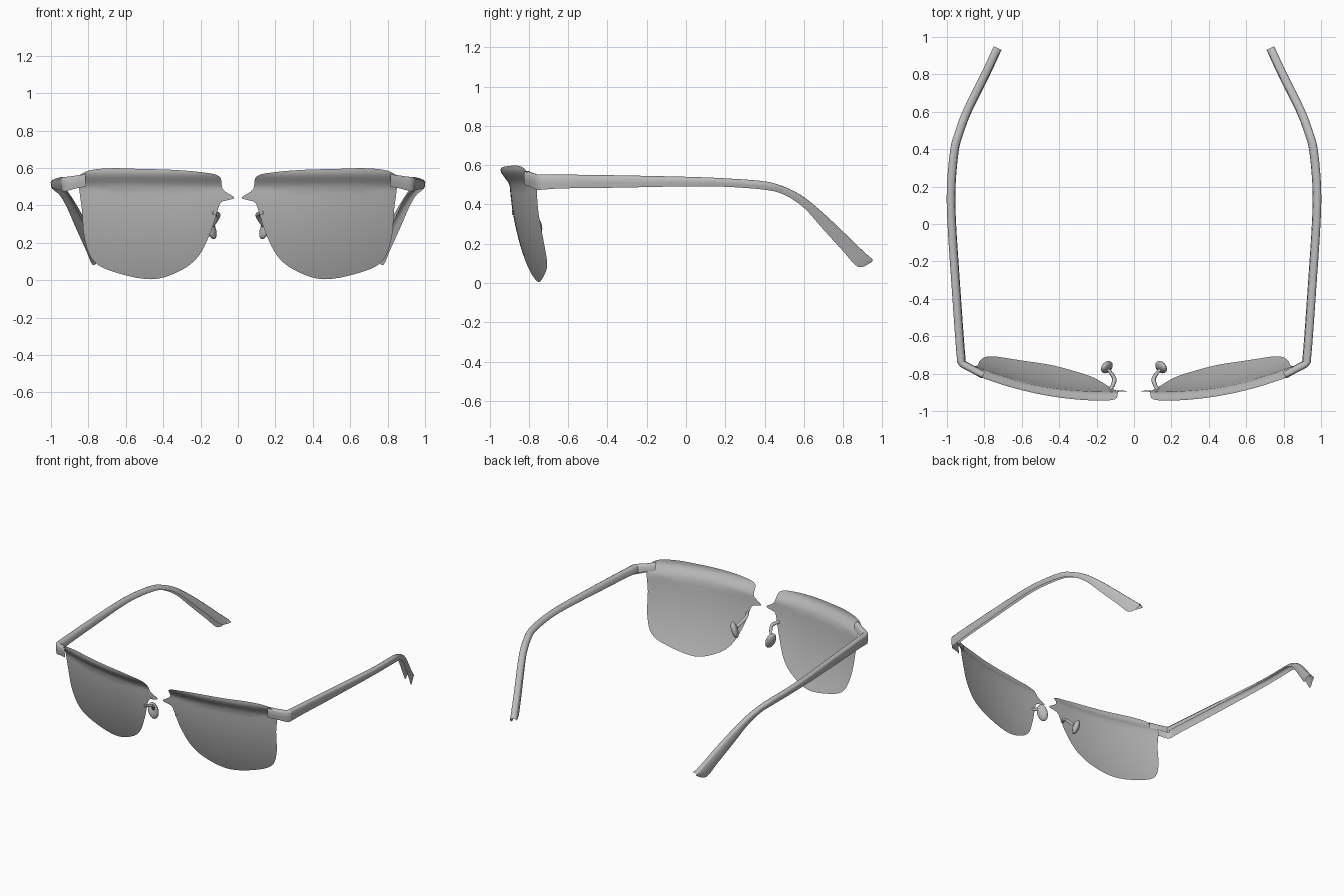
import bpy, bmesh, math
from mathutils import Vector, Matrix

cube = bpy.data.objects.get("Cube")
if cube:
    bpy.data.objects.remove(cube, do_unlink=True)

grey = bpy.data.materials.new("plain grey")
grey.use_nodes = True
grey.diffuse_color = (0.5, 0.5, 0.5, 1)
grey.node_tree.nodes["Principled BSDF"].inputs["Base Color"].default_value = (0.5, 0.5, 0.5, 1)


def spline(points, steps, closed=False):
    """Smooth curve through the points."""
    pts = [Vector(p) for p in points]
    n = len(pts)
    out = []
    for i in range(n if closed else n - 1):
        ids = (i - 1, i, i + 1, i + 2)
        a, b, c, d = [pts[j % n] if closed else pts[min(max(j, 0), n - 1)] for j in ids]
        for s in range(steps):
            t = s / steps
            out.append(0.5 * (2 * b + (c - a) * t + (2 * a - 5 * b + 4 * c - d) * t ** 2
                              + (3 * b - a - 3 * c + d) * t ** 3))
    if not closed:
        out.append(pts[-1])
    return out


def finish(bm, name, angle=50):
    """Turn the mesh into a mirrored, smooth-shaded pair."""
    bmesh.ops.recalc_face_normals(bm, faces=bm.faces)
    mesh = bpy.data.meshes.new(name)
    bm.to_mesh(mesh)
    bm.free()
    mesh.materials.append(grey)
    obj = bpy.data.objects.new(name, mesh)
    bpy.context.collection.objects.link(obj)
    bpy.ops.object.select_all(action='DESELECT')
    obj.select_set(True)
    bpy.context.view_layer.objects.active = obj
    bpy.ops.object.shade_smooth_by_angle(angle=math.radians(angle))
    obj.modifiers.new("mirror", 'MIRROR').use_mirror_merge = False
    return obj


def loft(bm, rings, closed=False):
    """Skin neighbouring rings of points with quads."""
    rows = [[bm.verts.new(p) for p in ring] for ring in rings]
    for a, b in zip(rows, rows[1:]):
        n = len(a)
        for i in range(n if closed else n - 1):
            j = (i + 1) % n
            bm.faces.new((a[i], a[j], b[j], b[i]))
    return rows


def lens_depth(x, z):
    """Wrapped, tilted lens surface that swells forward into the brow."""
    t = min(max((z - 0.49) / 0.09, 0), 1)
    brow = 0.045 * t * t * (3 - 2 * t)
    return -0.90 + 0.28 * max(x - 0.15, 0) ** 2 + 0.37 * max(0.58 - z, 0) ** 2 - brow


# Lenses with brow lip and pointed half-bridge
outline = [(0.10, 0.555), (0.20, 0.578), (0.35, 0.59), (0.52, 0.595), (0.70, 0.598),
           (0.82, 0.578), (0.85, 0.52), (0.835, 0.38), (0.82, 0.22), (0.77, 0.10),
           (0.65, 0.04), (0.46, 0.005), (0.31, 0.05), (0.21, 0.13), (0.145, 0.26),
           (0.11, 0.37), (0.085, 0.42), (0.02, 0.44), (0.08, 0.485)]
centre = Vector((0.47, 0.33))
edge = spline(outline, 5, closed=True)
rings = []
for k in (1, 0.96, 0.92, 0.87, 0.81, 0.74, 0.65, 0.5, 0.35, 0.2, 0.07):
    ring = [centre + (p - centre) * k for p in edge]
    rings.append([(p.x, lens_depth(p.x, p.y), p.y) for p in ring])
bm = bmesh.new()
rows = loft(bm, rings, closed=True)
bm.faces.new(rows[-1])
finish(bm, "lenses")


def channel(name, stations, width, inner):
    """Open-bottomed arm: outer wall, rounded top and a shorter inner wall."""
    path = spline(stations, 6)
    sections = []
    for i, p in enumerate(path):
        x, y, top, low = p
        d = path[min(i + 1, len(path) - 1)] - path[max(i - 1, 0)]
        side = Vector((-d.y, d.x, 0)).normalized() * width
        base = Vector((x, y, 0))
        h = top - low
        r = min(0.014, h * 0.3)
        profile = [(0.12, low), (0.02, low + h * 0.4), (0, top - r), (0.12, top - r * 0.3),
                   (0.35, top), (0.7, top - r * 0.2), (0.93, top - r), (1, top - h * inner)]
        sections.append([base + side * s + Vector((0, 0, z)) for s, z in profile])
    bm = bmesh.new()
    loft(bm, sections)
    return finish(bm, name)


# Temples: outer x, y, top height, bottom height
channel("temples", [(0.945, -0.74, 0.553, 0.475), (0.955, -0.62, 0.552, 0.482),
                    (0.972, -0.38, 0.549, 0.485), (0.997, 0.0, 0.541, 0.492),
                    (1.0, 0.2, 0.533, 0.49), (0.982, 0.4, 0.518, 0.475),
                    (0.955, 0.5, 0.492, 0.45), (0.918, 0.6, 0.442, 0.385),
                    (0.87, 0.7, 0.362, 0.275), (0.82, 0.8, 0.268, 0.165),
                    (0.782, 0.88, 0.19, 0.082), (0.75, 0.95, 0.125, 0.108)], 0.046, 0.65)

# End pieces joining the brow to the temples
channel("end_pieces", [(0.815, -0.825, 0.572, 0.50), (0.87, -0.795, 0.56, 0.49),
                       (0.925, -0.765, 0.553, 0.475), (0.945, -0.74, 0.553, 0.475)], 0.04, 0.7)

# Nose pads
bm = bmesh.new()
bmesh.ops.create_uvsphere(bm, u_segments=16, v_segments=10, radius=1,
                          matrix=Matrix.Translation((0.145, -0.765, 0.275))
                          @ Matrix.Rotation(0.35, 4, 'Y') @ Matrix.Rotation(0.5, 4, 'Z')
                          @ Matrix.Diagonal((0.022, 0.036, 0.058, 1)))
finish(bm, "nose_pads")

# Slim arms carrying the nose pads
bm = bmesh.new()
arm = spline([(0.125, -0.885, 0.36), (0.105, -0.83, 0.345), (0.14, -0.775, 0.29)], 5)
loft(bm, [[p + Vector((math.cos(a), 0, math.sin(a))) * 0.012
           for a in [math.tau * i / 8 for i in range(8)]] for p in arm], closed=True)
finish(bm, "nose_pad_arms")
